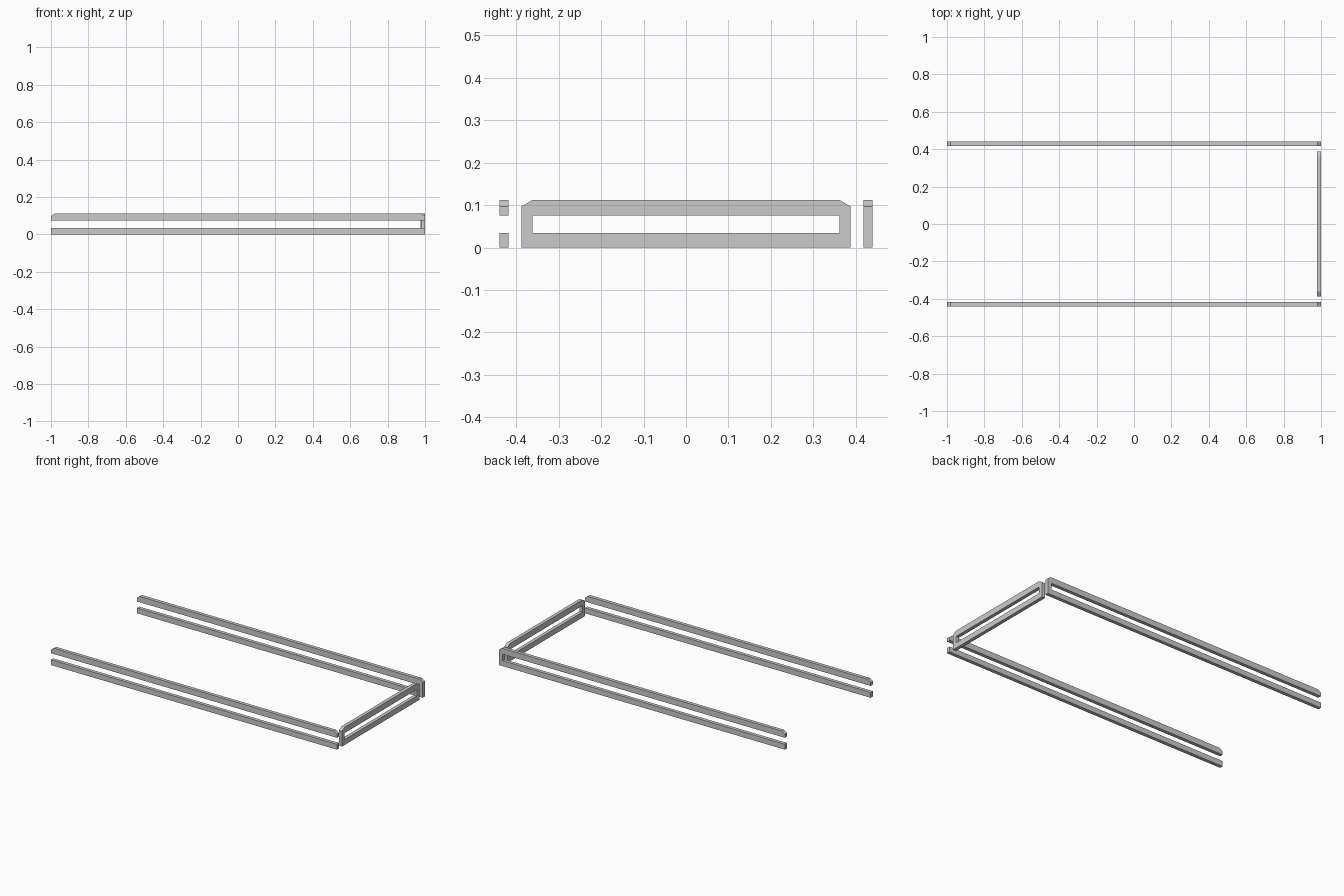
import bpy, bmesh
from mathutils import Vector

if "Cube" in bpy.data.objects:
    bpy.data.objects.remove(bpy.data.objects["Cube"])

H, LOW, HIGH = 0.112, 0.034, 0.075   # full height, slot bottom, slot top


def plate(name, loops, to3d, depth):
    """Fill (u, z) outlines (extra loops are holes) and extrude them by depth."""
    bm = bmesh.new()
    edges = []
    for loop in loops:
        vs = [bm.verts.new(to3d(u, z)) for u, z in loop]
        edges += [bm.edges.new((vs[i - 1], vs[i])) for i in range(len(vs))]
    bmesh.ops.triangle_fill(bm, edges=edges, use_beauty=True)
    bmesh.ops.dissolve_limit(bm, angle_limit=0.01, verts=bm.verts[:], edges=bm.edges[:])
    ext = bmesh.ops.extrude_face_region(bm, geom=bm.faces[:], use_keep_orig=True)
    moved = [g for g in ext["geom"] if isinstance(g, bmesh.types.BMVert)]
    bmesh.ops.translate(bm, verts=moved, vec=Vector(depth))
    bmesh.ops.recalc_face_normals(bm, faces=bm.faces[:])
    me = bpy.data.meshes.new(name)
    bm.to_mesh(me)
    bm.free()
    ob = bpy.data.objects.new(name, me)
    bpy.context.collection.objects.link(ob)
    return ob


def side(y):
    return lambda x, z: (x, y, z)


top_edge = [(1, 0.097), (0.98, H), (-0.98, H), (-1, 0.097), (-1, HIGH)]
T = 0.022

# Front side: two separate bars, open at both ends
plate("front_upper_rail", [top_edge + [(1, HIGH)]], side(-0.44), (0, T, 0))
plate("front_lower_rail", [[(-1, 0), (1, 0), (1, LOW), (-1, LOW)]], side(-0.44), (0, T, 0))

# Back side: two bars joined by a post at the right end
plate("back_rail", [top_edge + [(0.975, HIGH), (0.975, LOW), (-1, LOW), (-1, 0), (1, 0)]],
      side(0.44 - T), (0, T, 0))

# Right end: closed frame with a long slot
outer = [(-0.388, 0), (0.388, 0), (0.388, 0.097), (0.362, H), (-0.362, H), (-0.388, 0.097)]
slot = [(-0.362, LOW), (0.362, LOW), (0.362, HIGH), (-0.362, HIGH)]
plate("end_frame", [outer, slot], lambda y, z: (1 - T, y, z), (T, 0, 0))
